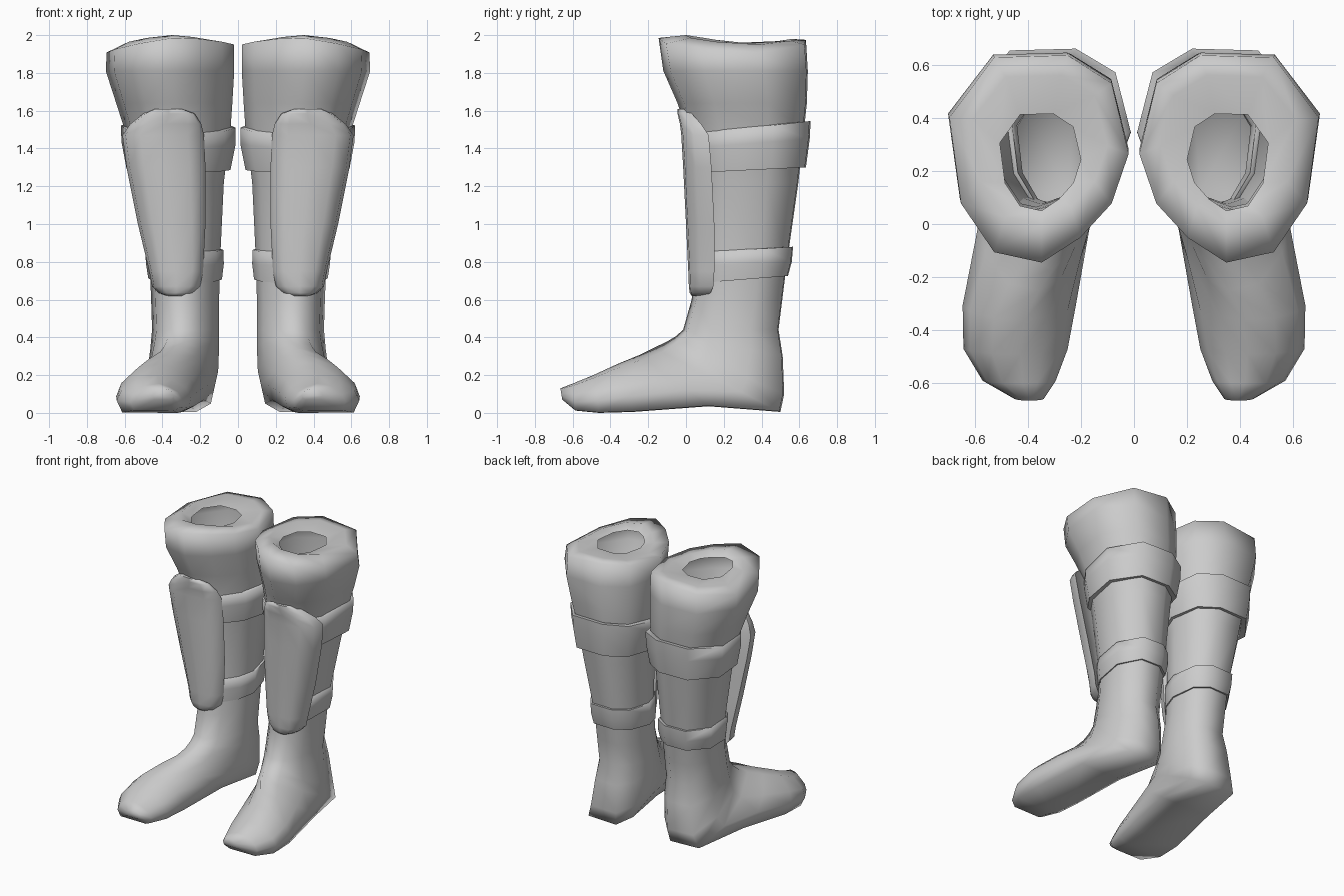
import bpy, bmesh, math

grey = bpy.data.materials.new("plain_grey")
grey.diffuse_color = (0.6, 0.6, 0.6, 1)

# Ten-sided outlines, -1..1 across and front (-1) to back (1)
LEG = [(-.03, -1), (.5, -.9), (.87, -.43), (1, .4), (.5, .98),
       (-.32, 1), (-.81, .73), (-1, .05), (-.81, -.43), (-.46, -.76)]
FOOT = [(-.1, -1), (.45, -.85), (.87, -.2), (1, .35), (.85, .98),
        (-.65, 1), (-.95, .75), (-1, .2), (-.85, -.35), (-.5, -.75)]


def ring(x0, x1, yf, zf, yb, zb, foot=0.0):
    """Closed outline tilted between a front point and a back point."""
    pts = []
    for a, b in zip(LEG, FOOT):
        u = a[0] + (b[0] - a[0]) * foot
        v = (a[1] + (b[1] - a[1]) * foot + 1) / 2
        pts.append(((x0 + x1) / 2 + u * (x1 - x0) / 2,
                    yf + (yb - yf) * v, zf + (zb - zf) * v))
    return pts


def wavy(x0, x1, yf, yb, heights):
    """Outline with its own height at each corner."""
    return [(x, y, z) for (x, y, _), z in zip(ring(x0, x1, yf, 0, yb, 0), heights)]


def loft(name, rings, cap_start=False, cap_end=False, loop=False, angle=180):
    """Skin a list of rings, mirror it to the other leg and smooth it."""
    bm = bmesh.new()
    rows = [[bm.verts.new(p) for p in r] for r in rings]
    pairs = list(zip(rows, rows[1:]))
    if loop:
        pairs.append((rows[-1], rows[0]))
    n = len(rows[0])
    for a, b in pairs:
        for i in range(n):
            j = (i + 1) % n
            bm.faces.new((a[i], a[j], b[j], b[i]))
    if cap_start:
        bm.faces.new(rows[0])
    if cap_end:
        bm.faces.new(rows[-1])
    bmesh.ops.recalc_face_normals(bm, faces=bm.faces)
    mesh = bpy.data.meshes.new(name)
    bm.to_mesh(mesh)
    bm.free()
    mesh.materials.append(grey)
    ob = bpy.data.objects.new(name, mesh)
    bpy.context.collection.objects.link(ob)
    bpy.ops.object.select_all(action='DESELECT')
    ob.select_set(True)
    bpy.context.view_layer.objects.active = ob
    if angle == 180:
        bpy.ops.object.shade_smooth()
    else:
        bpy.ops.object.shade_smooth_by_angle(angle=math.radians(angle))
    mirror = ob.modifiers.new("other_leg", 'MIRROR')
    mirror.use_mirror_merge = False
    return ob


# Boot: cuff opening, padded rim, calf, ankle, then rings fanning out to the toe
hole = ring(.20, .505, .05, 1.958, .415, 1.955)
crest = wavy(.10, .61, .0, .56,
             [2.0, 1.985, 1.965, 1.95, 1.97, 1.98, 1.968, 1.96, 1.975, 1.99])
rim = wavy(.02, .695, -.145, .635,
           [1.985, 1.955, 1.925, 1.908, 1.95, 1.975, 1.965, 1.95, 1.965, 1.98])
leg_rows = [
    (.02, .70, -.12, 1.81, .645, 1.81),
    (.03, .645, -.045, 1.64, .64, 1.64),
    (.04, .60, .0, 1.50, .625, 1.50),
    (.075, .54, .035, 1.22, .595, 1.22),
    (.095, .468, .05, .80, .535, .80),
    (.10, .46, .03, .60, .51, .60),
    (.10, .455, -.015, .44, .49, .44),
    (.10, .465, -.055, .405, .512, .30, .2),
    (.105, .485, -.105, .375, .52, .10, .4),
    (.12, .515, -.17, .345, .50, .005, .5),
    (.17, .585, -.25, .305, .12, .035, .9),
    (.22, .645, -.36, .26, -.28, .005, 1),
    (.25, .642, -.49, .20, -.46, 0, 1),
    (.295, .57, -.60, .155, -.585, .012, 1),
    (.34, .45, -.665, .13, -.655, .07, 1),
]
loft("boot", [hole, crest, rim] + [ring(*r) for r in leg_rows], cap_end=True)

# Straps round the calf
loft("upper_strap", [ring(*r) for r in [
    (.05, .59, .03, 1.49, .61, 1.54),
    (.012, .62, .0, 1.47, .66, 1.545),
    (.012, .617, .0, 1.40, .655, 1.45),
    (.04, .59, .02, 1.27, .635, 1.30),
    (.08, .54, .05, 1.27, .59, 1.31)]], loop=True, angle=80)
loft("lower_strap", [ring(*r) for r in [
    (.105, .46, .06, .86, .525, .875),
    (.078, .49, .035, .845, .567, .88),
    (.075, .488, .035, .78, .56, .80),
    (.085, .475, .04, .685, .54, .725),
    (.12, .44, .07, .69, .50, .73)]], loop=True, angle=80)

# Shin guard: rounded shell, (across, depth) section swept down the shin
SECTION = [(0, .62), (.04, .32), (.2, .06), (.5, 0), (.78, .06), (.96, .45),
           (1, 1), (.86, .8), (.5, .5), (.1, .8)]
guard_rows = [  # z, x0, x1, y front, y back
    (1.61, .30, .44, -.045, -.01),
    (1.585, .23, .50, -.045, .03),
    (1.53, .195, .57, -.032, .08),
    (1.47, .18, .612, -.025, .12),
    (1.30, .172, .59, -.015, .135),
    (1.00, .172, .53, .0, .15),
    (.75, .185, .47, .012, .15),
    (.67, .20, .455, .015, .145),
    (.635, .235, .42, .02, .13),
    (.62, .28, .38, .03, .11),
]
loft("shin_guard", [[(x0 + (x1 - x0) * u, yf + (yb - yf) * v, z) for u, v in SECTION]
                    for z, x0, x1, yf, yb in guard_rows],
     cap_start=True, cap_end=True, angle=60)
